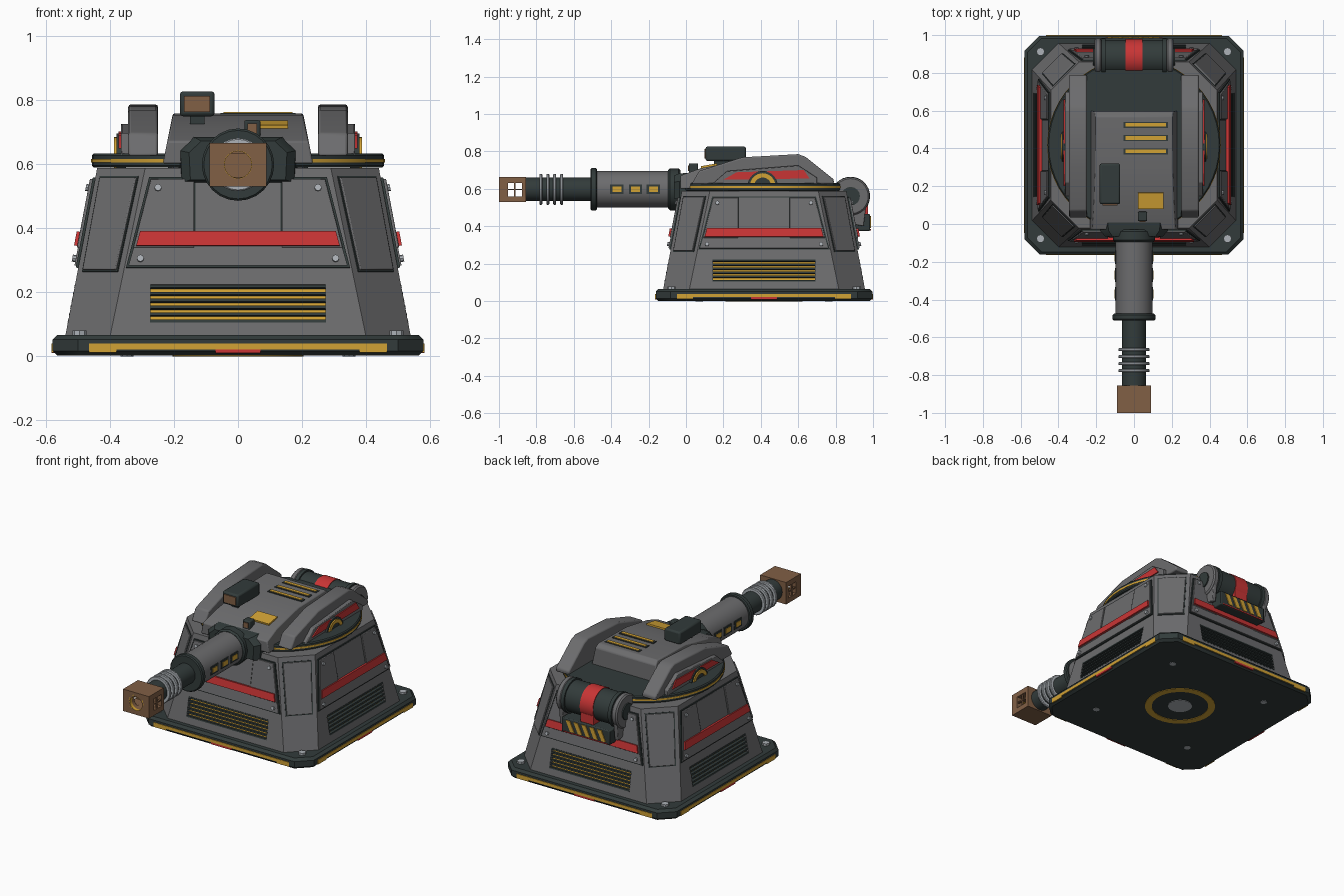
import bpy, bmesh
from math import pi, radians
from mathutils import Matrix, Vector

cube = bpy.data.objects.get("Cube")
if cube:
    bpy.data.objects.remove(cube, do_unlink=True)


def material(name, r, g, b):
    m = bpy.data.materials.new(name)
    m.use_nodes = True
    m.diffuse_color = (r, g, b, 1)
    m.node_tree.nodes["Principled BSDF"].inputs["Base Color"].default_value = (r, g, b, 1)
    return m


GREY = material("armour grey", .15, .15, .155)
DARK = material("dark gunmetal", .032, .044, .043)
YELLOW = material("warning yellow", .64, .36, .035)
RED = material("signal red", .58, .035, .035)
BROWN = material("bronze brown", .22, .115, .06)
SILVER = material("bolt silver", .42, .45, .48)

CY = .4175          # centre of base and turret
T, RX, RY, RZ = Matrix.Translation, *(lambda a, x=x: Matrix.Rotation(a, 4, x) for x in "XYZ")
I = Matrix()
ALONG_X = RY(pi / 2)                 # lathe axis to +x
SIDEWAYS = RZ(pi / 2)                # prism outline in y/z, depth along -x
made = []


def finish(name, bm, mat, mtx=I, bevel=0):
    bmesh.ops.recalc_face_normals(bm, faces=bm.faces)
    bm.transform(mtx)
    me = bpy.data.meshes.new(name)
    bm.to_mesh(me)
    bm.free()
    me.materials.append(mat)
    ob = bpy.data.objects.new(name, me)
    bpy.context.collection.objects.link(ob)
    if bevel:
        mod = ob.modifiers.new("bevel", "BEVEL")
        mod.width, mod.segments, mod.limit_method = bevel, 2, "ANGLE"
    made.append(ob)
    return ob


def loft(name, rings, mat, mtx=I, bevel=0):
    bm = bmesh.new()
    loops = [[bm.verts.new(p) for p in ring] for ring in rings]
    n = len(loops[0])
    for a, b in zip(loops, loops[1:]):
        for i in range(n):
            bm.faces.new((a[i], a[(i + 1) % n], b[(i + 1) % n], b[i]))
    bm.faces.new(loops[0])
    bm.faces.new(loops[-1])
    return finish(name, bm, mat, mtx, bevel)


def prism(name, pts, a, b, mat, mtx=I, bevel=0):
    return loft(name, [[(x, y, z) for x, z in pts] for y in (a, b)], mat, mtx, bevel)


def box(name, xs, ys, zs, mat, mtx=I, bevel=0):
    pts = [(xs[0], zs[0]), (xs[1], zs[0]), (xs[1], zs[1]), (xs[0], zs[1])]
    return prism(name, pts, *ys, mat, mtx, bevel)


def tube(name, r0, r1, h0, h1, mat, mtx=I, segs=32, edge=0):
    """Turned part: solid when r0 is zero, otherwise a ring."""
    prof = [(r0, h0), (r1 - edge, h0), (r1, h0 + edge), (r1, h1 - edge), (r1 - edge, h1), (r0, h1)]
    bm = bmesh.new()
    vs = [bm.verts.new((r, 0, h)) for r, h in prof]
    es = [bm.edges.new((vs[i], vs[i + 1])) for i in range(5)]
    if r0:
        es.append(bm.edges.new((vs[5], vs[0])))
    bmesh.ops.spin(bm, geom=vs + es, axis=(0, 0, 1), cent=(0, 0, 0), angle=2 * pi, steps=segs)
    bmesh.ops.remove_doubles(bm, verts=bm.verts, dist=1e-5)
    bmesh.ops.dissolve_degenerate(bm, edges=bm.edges, dist=1e-5)
    return finish(name, bm, mat, mtx)


def octagon(half, flat, z):
    p = [(flat, -half), (half, -flat), (half, flat), (flat, half)]
    return [(x, y, z) for x, y in p + [(-x, -y) for x, y in p]]


def cut(ob, cutters):
    for c in cutters:
        mod = ob.modifiers.new("cut", "BOOLEAN")
        mod.object, mod.solver = c, "EXACT"
    bpy.context.view_layer.update()
    me = bpy.data.meshes.new_from_object(ob.evaluated_get(bpy.context.evaluated_depsgraph_get()))
    ob.modifiers.clear()
    ob.data = me
    for c in cutters:
        made.remove(c)
        bpy.data.objects.remove(c, do_unlink=True)


# Base plate with underside details
centre = T((0, CY, 0))
loft("base_plate", [octagon(.565, .49, 0), octagon(.579, .5, .014), octagon(.579, .5, .05),
                    octagon(.565, .49, .065)], DARK, centre)
tube("underside_ring", .165, .205, -.003, .01, YELLOW, centre)
tube("underside_hub", 0, .07, -.003, .01, SILVER, centre)

# Bunker body with four vent recesses
body = loft("bunker_body", [octagon(.54, .4, .06), octagon(.44, .29, .587)], GREY, centre)
sides = [centre @ RZ(k * pi / 2) for k in range(4)]
slopes = [s @ T((0, -.54, .06)) @ RX(-.188) for s in sides]
cut(body, [box("vent_cutter", (-.273, .273), (-.05, .03), (.045, .165), GREY, m) for m in slopes])

for s, m in zip(sides, slopes):
    # Base trim
    box("trim_strip", (-.465, .465), (-.5825, -.57), (.02, .038), YELLOW, s)
    box("trim_centre", (-.07, .07), (-.5825, -.57), (.008, .02), RED, s)
    for e in (-1, 1):
        box("trim_end", sorted((e * .38, e * .465)), (-.5825, -.57), (.01, .021), YELLOW, s)
    # Vent louvres
    box("vent_back", (-.275, .275), (.022, .035), (.043, .167), YELLOW, m)
    for i in range(6):
        z = .045 + i * .022
        box("vent_slat", (-.275, .275), (-.001, .024), (z, z + .009), DARK, m)
    # Raised access panel: dark edge, two leaves, recessed middle
    prism("panel_edge", [(-.35, .218), (.35, .218), (.278, .505), (-.278, .505)], -.008, .01, DARK, m)
    prism("panel_sill", [(-.342, .224), (.342, .224), (.325, .285), (-.325, .285)], -.013, 0, GREY, m)
    prism("panel_middle", [(-.133, .28), (.133, .28), (.133, .499), (-.133, .499)], -.0095, 0, GREY, m)
    for e in (-1, 1):
        prism("panel_leaf", [(e * .137, .28), (e * .327, .28), (e * .272, .499), (e * .137, .499)],
              -.016, 0, GREY, m, .003)
        for u, v in ((.305, .245), (.25, .47)):
            tube("panel_bolt", 0, .011, .01, .024, SILVER, m @ T((e * u, 0, v)) @ RX(pi / 2), 8)
    prism("panel_red_bar", [(-.318, .285), (.318, .285), (.306, .33), (-.306, .33)], -.026, 0, RED, m)
    # Corner armour plate and base bolts
    corner = s @ RZ(pi / 4)
    c = corner @ T((0, -.665, .06)) @ RX(-.277)
    prism("corner_plate_edge", [(-.078, .21), (.078, .21), (.085, .52), (-.085, .52)], -.004, .01, DARK, c)
    prism("corner_plate", [(-.073, .215), (.073, .215), (.08, .515), (-.08, .515)], -.01, .01, GREY, c, .003)
    tube("base_bolt", 0, .022, .06, .078, SILVER, corner @ T((0, -.7, 0)), 8)
    tube("underside_bolt", 0, .02, -.002, .01, SILVER, corner @ T((0, -.49, 0)), 8)

# Turntable
tube("turntable", 0, .457, .588, .632, DARK, centre, 48, .006)
tube("turntable_stripe", .44, .4595, .604, .615, YELLOW, centre, 48)

# Turret housing, tapered toward the roof
profile = [(-.03, .6), (-.03, .67), (.08, .71), (.3, .752), (.57, .757), (.595, .735), (.6, .62)]
loft("turret_housing", [[(e * (.235 - (z - .6) * .2), y, z) for y, z in profile] for e in (-1, 1)],
     GREY, I, .006)
for y in (.385, .455, .525):
    box("roof_slot_edge", (-.055, .18), (y - .016, y + .016), (.74, .759), DARK)
    box("roof_slot", (-.045, .17), (y - .01, y + .01), (.74, .762), YELLOW)
hatch = T((.088, .123, .722)) @ RX(.17)
box("roof_hatch", (-.068, .068), (-.043, .043), (-.01, .006), YELLOW, hatch)
box("sight_box", (-.182, -.073), (.105, .32), (.748, .826), DARK, I, .01)
box("sight_lens", (-.168, -.087), (.099, .11), (.762, .812), BROWN)
box("sight_foot", (-.15, -.105), (.15, .28), (.7, .755), DARK)
box("camera", (.02, .07), (.015, .065), (.68, .736), DARK, I, .006)
box("camera_lens", (.03, .06), (.01, .02), (.695, .725), BROWN)

# Side cheeks with stripe and yellow arc
cheek = [(.03, .625), (.07, .695), (.3, .768), (.6, .785), (.64, .77), (.79, .65), (.79, .625)]
outer = [(.14, .625), (.22, .695), (.6, .725), (.7, .66), (.7, .625)]
stripe = [(.2, .648), (.27, .688), (.63, .7), (.66, .655)]
for e in (-1, 1):
    prism("cheek_armour", cheek, -e * .25, -e * .343, GREY, SIDEWAYS, .008)
    prism("cheek_skirt", outer, -e * .33, -e * .366, GREY, SIDEWAYS, .004)
    prism("cheek_stripe", stripe, -e * .36, -e * .373, RED, SIDEWAYS)
    pivot = T((0, .41, .615)) @ RY(e * pi / 2)
    tube("cheek_arc", .045, .068, .35, .387, YELLOW, pivot)
    tube("cheek_hub", 0, .045, .35, .38, DARK, pivot)
    tube("cheek_arc_rim", .068, .08, .35, .38, DARK, pivot)

# Gun mantlet
half = [(.175, .54), (.18, .64), (.135, .682)]
loft("mantlet", [[(x * s, y, .605 + (z - .605) * s) for x, z in half + [(-x, z) for x, z in half[::-1]]]
                 for y, s in ((.05, 1.05), (-.035, 1), (-.065, .85))], DARK)

# Gun barrel
gun = T((0, 0, .597)) @ RX(pi / 2)
tube("barrel_collar", 0, .112, .03, .095, DARK, gun, 12, .01)
tube("barrel_sleeve", 0, .098, .05, .48, GREY, gun)
tube("sleeve_front_ring", 0, .113, .475, .51, DARK, gun, 24, .006)
tube("barrel", 0, .063, .5, .862, DARK, gun, 24)
for h in (.665, .702, .739, .776):
    tube("cooling_fin", .05, .083, h - .008, h + .008, SILVER, gun, 24, .004)
for e in (-1, 1):
    for y in (-.37, -.27, -.175):
        box("slot_edge", sorted((e * .085, e * .1)), (y - .036, y + .036), (.572, .622), DARK)
        box("slot_glow", sorted((e * .085, e * .103)), (y - .024, y + .024), (.583, .611), YELLOW)

# Muzzle block with side windows and bore
muzzle = box("muzzle_block", (-.089, .089), (-1, -.855), (.528, .664), BROWN)
cut(muzzle, [box("window_cutter", (-.2, .2), (-.953, -.877), (.559, .632), BROWN),
             tube("bore_cutter", 0, .044, .9, 1.1, BROWN, gun, 24)])
for e in (-1, 1):
    xs = sorted((e * .074, e * .086))
    box("window_post", xs, (-.92, -.912), (.555, .636), BROWN)
    box("window_rail", xs, (-.957, -.873), (.592, .599), BROWN)
tube("bore_ring", .042, .055, .98, 1, YELLOW, gun, 24)

# Rear drum with brackets
drum = T((0, .88, .56)) @ ALONG_X
tube("drum", 0, .095, -.18, .18, DARK, drum)
tube("drum_band", .08, .099, -.045, .045, RED, drum)
bracket = [(.82, .42), (.95, .4), (.965, .52), (.93, .6), (.84, .6)]
for e in (-1, 1):
    tube("drum_cap", 0, .102, *sorted((e * .172, e * .21)), GREY, drum, 32, .008)
    tube("drum_cap_hub", 0, .05, *sorted((e * .2, e * .218)), DARK, drum, 16)
    tube("drum_rim", .08, .104, *sorted((e * .15, e * .172)), DARK, drum)
    prism("drum_bracket", bracket, -e * .175, -e * .2, GREY, SIDEWAYS, .004)

# Hazard plate under the drum
box("hazard_box", (-.165, .165), (.86, .985), (.375, .465), DARK, I, .006)
box("hazard_red_edge", (-.15, .15), (.95, .988), (.378, .384), RED)
for i in range(5):
    x = -.14 + i * .054
    prism("hazard_stripe", [(x, .39), (x + .028, .39), (x + .058, .455), (x + .03, .455)], .97, .99, YELLOW)
box("drum_support", (-.045, .045), (.86, .972), (.46, .52), RED)

# Smooth round parts, keep hard edges
bpy.ops.object.select_all(action="DESELECT")
for ob in made:
    ob.select_set(True)
bpy.context.view_layer.objects.active = body
bpy.ops.object.shade_smooth_by_angle(angle=radians(32))
